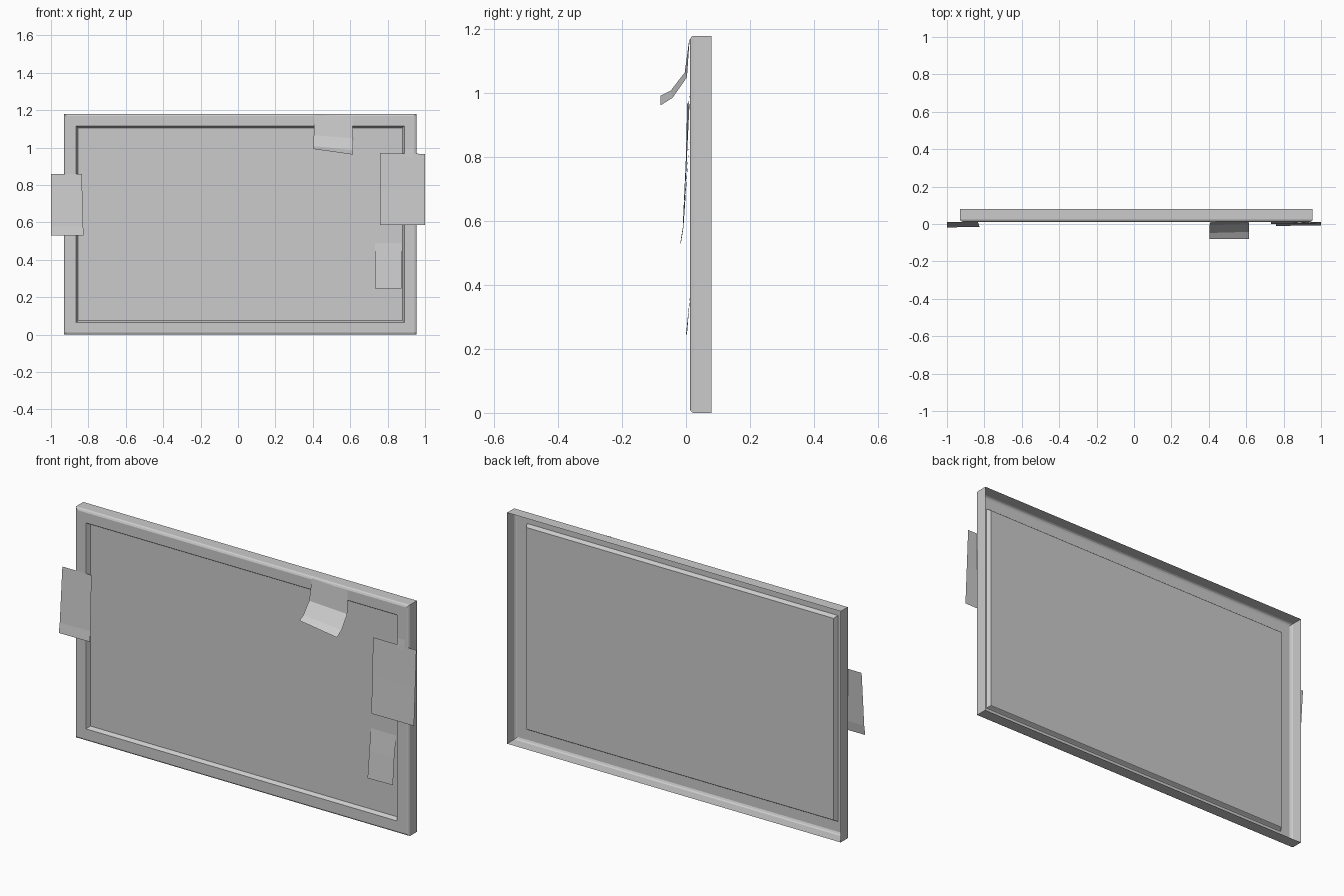
import bpy
import bmesh

cube = bpy.data.objects.get("Cube")
if cube:
    bpy.data.objects.remove(cube, do_unlink=True)

grey = bpy.data.materials.new("plain grey")
grey.use_nodes = True
colour = (0.6, 0.6, 0.6, 1)
grey.diffuse_color = colour
grey.node_tree.nodes["Principled BSDF"].inputs["Base Color"].default_value = colour


def loft(name, rows, closed=False, cap=False):
    """Join successive rows of points with quads."""
    bm = bmesh.new()
    rings = [[bm.verts.new(p) for p in row] for row in rows]
    for a, b in zip(rings, rings[1:]):
        n = len(a)
        for i in range(n if closed else n - 1):
            j = (i + 1) % n
            bm.faces.new((a[i], a[j], b[j], b[i]))
    if cap:
        bm.faces.new(rings[-1])
    mesh = bpy.data.meshes.new(name)
    bm.to_mesh(mesh)
    bm.free()
    mesh.materials.append(grey)
    obj = bpy.data.objects.new(name, mesh)
    bpy.context.collection.objects.link(obj)
    return obj


# Board shell, open at the back: (inset from the outer edge, y)
X0, X1, Z0, Z1 = -0.93, 0.955, 0.0, 1.18


def rectangle(inset, y):
    return [(X0 + inset, y, Z0 + inset), (X1 - inset, y, Z0 + inset),
            (X1 - inset, y, Z1 - inset), (X0 + inset, y, Z1 - inset)]


def board_part(name, profile, cap=False):
    return loft(name, [rectangle(*p) for p in profile], True, cap)


board_part("frame", [(0, 0.08), (0, 0.023), (0.004, 0.016), (0.012, 0.012), (0.064, 0.012)])
board_part("recessed_panel", [(0.064, 0.012), (0.067, 0.016), (0.073, 0.028), (0.075, 0.03)], True)

# Paper notes: rows from the top edge down, each (left point, right point)
loft("left_note", [
    [(-1.0, 0.011, 0.858), (-0.835, 0.011, 0.858)],
    [(-1.0, -0.010, 0.58), (-0.828, -0.008, 0.58)],
    [(-1.0, -0.018, 0.53), (-0.825, -0.016, 0.53)]])
loft("right_note", [
    [(0.76, 0.004, 0.97), (1.0, 0.011, 0.966)],
    [(0.76, -0.001, 0.78), (1.0, 0.002, 0.78)],
    [(0.76, -0.010, 0.586), (1.0, -0.008, 0.586)]])
loft("right_note_tab", [
    [(0.895, 0.011, 1.0), (0.935, 0.011, 1.0)],
    [(0.895, 0.006, 0.95), (0.935, 0.008, 0.95)]])
loft("lower_note", [
    [(0.732, 0.027, 0.49), (0.875, 0.027, 0.49)],
    [(0.732, 0.014, 0.38), (0.873, 0.014, 0.38)],
    [(0.732, 0.0, 0.245), (0.873, 0.003, 0.245)]])
loft("curled_note", [
    [(0.41, 0.011, 1.175), (0.612, 0.011, 1.165)],
    [(0.405, -0.004, 1.065), (0.615, 0.003, 1.05)],
    [(0.403, -0.048, 1.008), (0.615, -0.042, 0.986)],
    [(0.403, -0.08, 0.992), (0.615, -0.08, 0.962)]])
